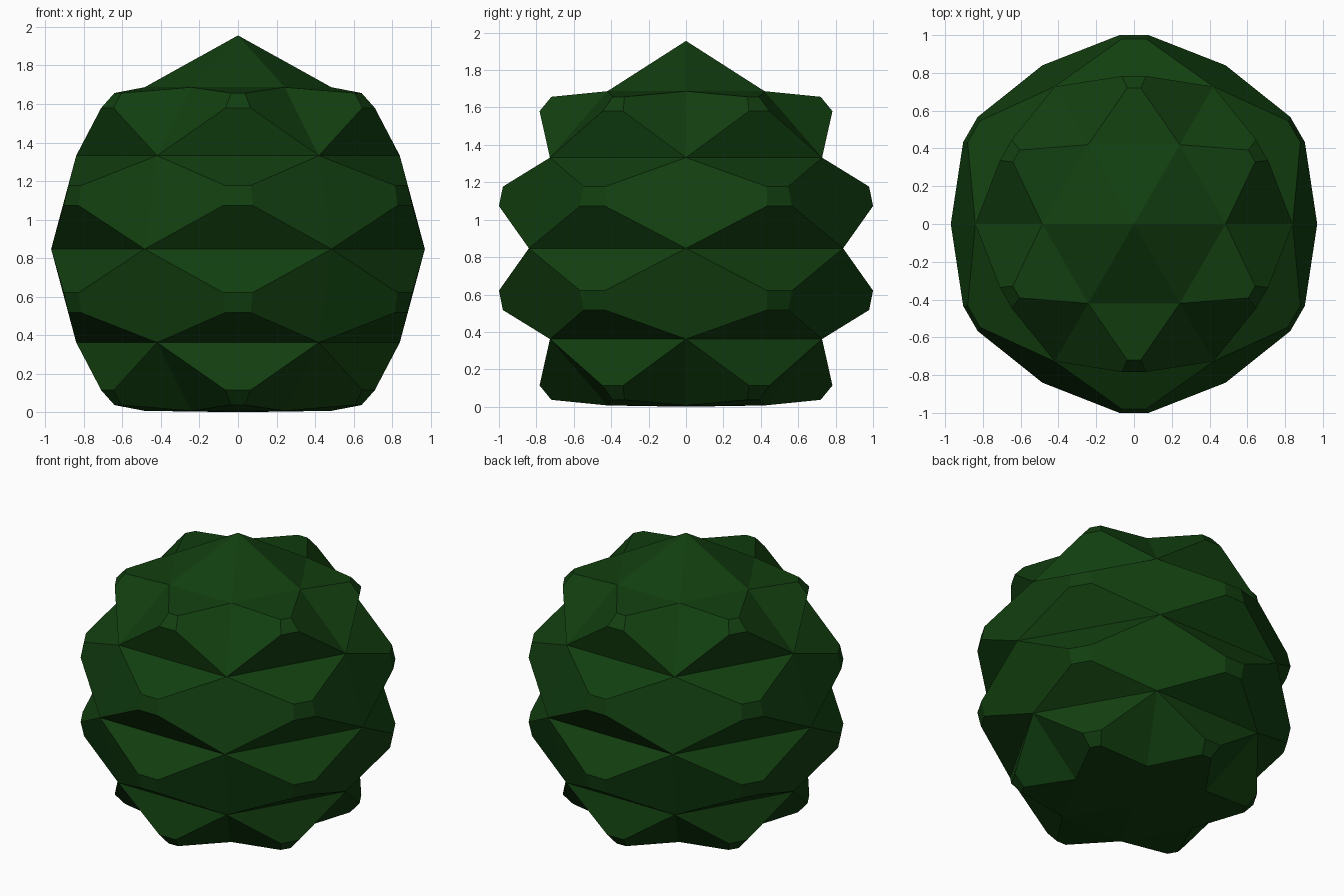
import bpy, bmesh
from math import cos, sin, pi
from mathutils import Vector, Matrix

if "Cube" in bpy.data.objects:
    bpy.data.objects.remove(bpy.data.objects["Cube"])

N = 6
MID = 0.847
# valley rings (radius, z), top to bottom
rings = [(0.485, MID + 0.84), (0.84, MID + 0.485), (0.97, MID),
         (0.84, MID - 0.485), (0.485, MID - 0.84)]
# leaf tuft tips per band: (half width, distance out, z) for upper and lower edge
top_tips = [((0.036, 0.72, 1.657), (0.064, 0.783, 1.58)),
            ((0.066, 0.979, 1.177), (0.077, 1.0, 1.073))]


def flip(p):
    return (p[0], p[1], 2 * MID - p[2])


# lower bands mirror the upper ones
tips = top_tips + [(flip(lo), flip(up)) for up, lo in reversed(top_tips)]

bm = bmesh.new()
valley = [[bm.verts.new((r * cos(2 * pi * i / N), r * sin(2 * pi * i / N), z))
           for i in range(N)] for r, z in rings]

# pulled-up crown and nearly flat underside
apex = bm.verts.new((0, 0, 1.956))
base = bm.verts.new((0, 0, 0))
for i in range(N):
    j = (i + 1) % N
    bm.faces.new((apex, valley[0][i], valley[0][j]))
    bm.faces.new((base, valley[-1][j], valley[-1][i]))

# every panel between valley rings is pulled out to a small blunt tip
for b, (up, lo) in enumerate(tips):
    for i in range(N):
        j = (i + 1) % N
        rot = Matrix.Rotation(2 * pi * (i + 0.5) / N, 3, 'Z')
        outer = [valley[b][i], valley[b + 1][i], valley[b + 1][j], valley[b][j]]
        inner = [bm.verts.new(rot @ Vector((p[1], s * p[0], p[2])))
                 for p, s in ((up, -1), (lo, -1), (lo, 1), (up, 1))]
        bm.faces.new(inner)
        for k in range(4):
            m = (k + 1) % 4
            bm.faces.new((outer[k], outer[m], inner[m], inner[k]))

bmesh.ops.recalc_face_normals(bm, faces=bm.faces)
mesh = bpy.data.meshes.new("bush_foliage")
bm.to_mesh(mesh)
bm.free()

mat = bpy.data.materials.new("dark_green")
mat.diffuse_color = (0.006, 0.05, 0.005, 1)
mat.use_nodes = True
mat.node_tree.nodes["Principled BSDF"].inputs["Base Color"].default_value = mat.diffuse_color
mesh.materials.append(mat)
obj = bpy.data.objects.new("bush_foliage", mesh)
bpy.context.collection.objects.link(obj)
